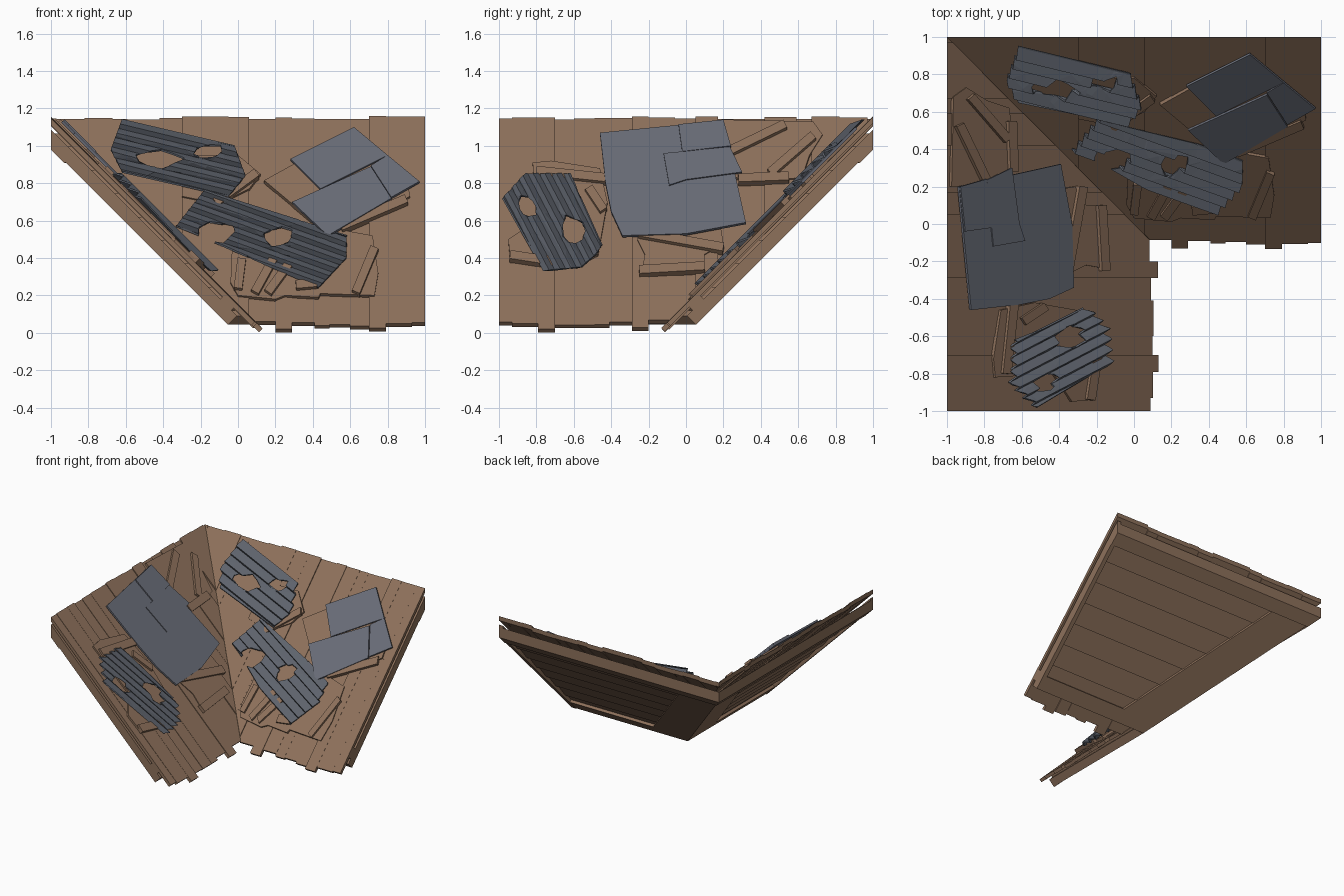
import bpy, bmesh, math, random
from mathutils import Vector

if "Cube" in bpy.data.objects:
    bpy.data.objects.remove(bpy.data.objects["Cube"])
random.seed(4)

def material(name, col):
    m = bpy.data.materials.new(name)
    m.diffuse_color = (*col, 1)
    m.use_nodes = True
    m.node_tree.nodes["Principled BSDF"].inputs["Base Color"].default_value = m.diffuse_color
    return m

WOOD = material("weathered_wood", (0.27, 0.165, 0.105))
TIN = material("corrugated_tin", (0.115, 0.128, 0.155))
SHEET = material("flat_sheet_metal", (0.14, 0.15, 0.185))
OFF = 0.145

# Shapes are drawn in elevation (a, z) with d = horizontal offset in front of the 45 degree slope
def back(a, z, d):
    return Vector((a, z - OFF - d, z))

def left(a, z, d):
    return Vector((OFF + d - z, a, z))

def finish(bm, name, mat):
    bmesh.ops.recalc_face_normals(bm, faces=bm.faces)
    me = bpy.data.meshes.new(name)
    bm.to_mesh(me)
    bm.free()
    me.materials.append(mat)
    ob = bpy.data.objects.new(name, me)
    bpy.context.collection.objects.link(ob)
    return ob

def cut(bm, co, no):
    bmesh.ops.bisect_plane(bm, geom=bm.verts[:] + bm.edges[:] + bm.faces[:], dist=1e-5,
                           plane_co=co, plane_no=no, clear_outer=True)
    edges = [e for e in bm.edges if e.is_boundary]
    if edges:
        bmesh.ops.holes_fill(bm, edges=edges, sides=0)

def prism(name, side, poly, d0, d1, mat=WOOD, clip=False, tilt=0.0):
    """Plate from d0 (back) to d1 (front), edges square to the slope; tilt lifts the top edge."""
    bm = bmesh.new()
    zmin = min(p[1] for p in poly)
    def lift(z):
        return tilt if z > zmin + 0.01 else 0
    f = [bm.verts.new(side(a, z, d1 + lift(z))) for a, z in poly]
    b = [bm.verts.new(side(a, z - (d1 - d0) / 2, d0 + lift(z))) for a, z in poly]
    bm.faces.new(f)
    bm.faces.new(b[::-1])
    for i in range(len(f)):
        j = (i + 1) % len(f)
        bm.faces.new((f[i], b[i], b[j], f[j]))
    if clip:
        s = 1 if side is back else -1
        cut(bm, (0, 0, 0), (-s, -s, 0))
        cut(bm, (-1, 1, 0), (0, 1, 0) if side is back else (-1, 0, 0))
    if len(bm.faces):
        return finish(bm, name, mat)
    bm.free()

def rect(a0, a1, z0, z1):
    return [(a0, z0), (a1, z0), (a1, z1), (a0, z1)]

def strip(name, side, a0, z0, a1, z1, w=0.045, d=0.03):
    n = Vector((z0 - z1, a1 - a0)).normalized() * w / 2
    prism(name, side, [(a0 + n.x, z0 + n.y), (a1 + n.x, z1 + n.y),
                       (a1 - n.x, z1 - n.y), (a0 - n.x, z0 - n.y)], d - 0.03, d + 0.018)

# Roof planks, under boards and beams on both slopes
breaks = [-1, -0.97, -0.82, -0.67, -0.59, -0.42, -0.3, -0.17, -0.05, 0.06, 0.2, 0.29,
          0.41, 0.49, 0.6, 0.7, 0.79, 0.93, 1]
ends = [0.06, 0.02, 0.055, 0.04, 0.045, 0.035, 0.025, 0.05, 0.055]
for side, s, tag in ((back, 1, "back"), (left, -1, "left")):
    for i in range(len(breaks) - 1):
        low = ends[max(0, i - 9)] + (0 if s > 0 else random.uniform(-0.005, 0.01))
        j = random.uniform(-0.005, 0.014)
        prism(f"{tag}_plank", side, rect(s * breaks[i], s * breaks[i + 1], low, 1.5),
              j - 0.036, j, clip=True)
    rows = 8
    h = 1.0 / rows
    for r in range(rows):
        z = 0.1 + r * h
        prism(f"{tag}_under_board", side, rect(-s, s, z, z + h + (0.3 if r == rows - 1 else 0.02)),
              -0.13, -0.085, clip=True, tilt=0.025)
    prism(f"{tag}_eave_beam", side, rect(-s, s, 0.09, 0.17), -0.15, -0.06, clip=True)
    prism(f"{tag}_ridge_beam", side, rect(-s, s, 0.95, 1.4), -0.165, -0.08, clip=True)
    prism(f"{tag}_gable_rafter", side, rect(s * 0.965, s, 0.09, 1.4), -0.155, -0.06, clip=True)
    prism(f"{tag}_eave_batten", side, rect(-s, s, 0.14, 0.2), -0.07, -0.02, clip=True)

# Valley rafter under the join
for side, s in ((back, 1), (left, -1)):
    prism("valley_rafter", side, [(s * (OFF - z + w), z) for z, w in
          ((0.09, -0.3), (0.09, 0.2), (1.3, 0.2), (1.3, -0.3))], -0.15, -0.12, clip=True)

# Splintered wood patches
prism("lower_patch", back, [(-0.04, 0.27), (0.0, 0.2), (0.2, 0.18), (0.25, 0.2), (0.43, 0.19), (0.44, 0.21),
      (0.73, 0.2), (0.75, 0.32), (0.72, 0.52), (0.5, 0.56), (0.1, 0.6), (-0.03, 0.5)], -0.01, 0.024)
prism("upper_patch", back, [(-0.3, 0.73), (-0.1, 0.69), (0.06, 0.77), (0.12, 0.85), (0.0, 0.95),
      (-0.3, 0.95)], -0.01, 0.024)
prism("right_patch", back, [(0.3, 0.68), (0.48, 0.54), (0.7, 0.62), (0.92, 0.73), (0.9, 0.85),
      (0.5, 0.85)], -0.01, 0.03)
prism("corner_patch", left, [(-0.82, 0.91), (-0.72, 0.92), (-0.46, 0.88), (-0.42, 0.7), (-0.47, 0.42),
      (-0.6, 0.36), (-0.94, 0.39), (-0.95, 0.5), (-0.8, 0.6)], -0.01, 0.024)
prism("middle_patch", left, [(-0.26, 0.5), (-0.22, 0.42), (-0.24, 0.31), (0.1, 0.33), (0.1, 0.42),
      (0.2, 0.48), (0.18, 0.6), (-0.25, 0.6)], -0.01, 0.02)
prism("high_patch", left, [(0.2, 0.84), (0.4, 0.81), (0.62, 0.83), (0.66, 0.95), (0.73, 1.06),
      (0.68, 1.13), (0.2, 1.14)], -0.01, 0.02)

# Loose broken boards
for a in ((0.09, 0.22, 0.2, 0.42), (0.16, 0.22, 0.27, 0.37), (0.63, 0.22, 0.73, 0.46), (0.31, 0.26, 0.42, 0.27),
          (-0.12, 0.7, 0.1, 0.86), (0.55, 0.57, 0.9, 0.72), (0.02, 0.4, 0.0, 0.24)):
    strip("back_loose_board", back, *a)
for a in ((-0.8, 0.87, -0.42, 0.83), (-0.94, 0.42, -0.68, 0.38), (-0.52, 0.78, -0.44, 0.66), (-0.25, 0.54, 0.2, 0.46),
          (-0.25, 0.34, 0.1, 0.36), (0.22, 0.97, 0.53, 1.12), (0.28, 0.83, 0.55, 0.84), (0.45, 0.86, 0.68, 1.06)):
    strip("left_loose_board", left, *a)

# Corrugated sheets with torn holes
def inside(p, poly):
    c = False
    for (x0, y0), (x1, y1) in zip(poly, poly[1:] + poly[:1]):
        if (y0 > p.y) != (y1 > p.y) and p.x < (x1 - x0) * (p.y - y0) / (y1 - y0) + x0:
            c = not c
    return c

def corrugated(name, side, outline, direction, pitch, d, holes):
    bm = bmesh.new()
    bm.faces.new([bm.verts.new((a, z, 0)) for a, z in outline])
    def slit(co, no):
        bmesh.ops.bisect_plane(bm, geom=bm.verts[:] + bm.edges[:] + bm.faces[:], dist=1e-6,
                               plane_co=co, plane_no=no)
    n = Vector((-direction[1], direction[0], 0)).normalized()
    for k in range(-80, 81):
        slit(n * k * pitch / 2, n)
    for ca, cz, ra, rz in holes:
        ring = []
        for i in range(9):
            t, r = math.tau * i / 9, random.uniform(0.75, 1.2)
            ring.append((ca + ra * r * math.cos(t), cz + rz * r * math.sin(t)))
        for (x0, y0), (x1, y1) in zip(ring, ring[1:] + ring[:1]):
            slit((x0, y0, 0), Vector((y0 - y1, x1 - x0, 0)).normalized())
        gone = [f for f in bm.faces if inside(f.calc_center_median(), ring)]
        bmesh.ops.delete(bm, geom=gone, context='FACES')
    for v in bm.verts:
        t = (v.co.dot(n) / pitch) % 1.0
        v.co = side(v.co.x, v.co.y, d + 0.022 * (abs(t - 0.5) * 4 - 1))
    ob = finish(bm, name, TIN)
    mod = ob.modifiers.new("thickness", 'SOLIDIFY')
    mod.thickness, mod.offset = 0.01, 0

corrugated("upper_corrugated_sheet", back, [(-0.62, 1.14), (-0.02, 1.0), (0.04, 0.84), (-0.05, 0.73),
           (-0.62, 0.86), (-0.68, 0.98)], (0.62, -0.15), 0.052, 0.068,
           [(-0.43, 0.93, 0.12, 0.05), (-0.16, 0.97, 0.075, 0.04)])
corrugated("lower_corrugated_sheet", back, [(-0.18, 0.76), (0.58, 0.52), (0.58, 0.4), (0.43, 0.24),
           (-0.23, 0.53), (-0.33, 0.57)], (1, -0.36), 0.05, 0.046,
           [(-0.1, 0.54, 0.1, 0.055), (0.22, 0.51, 0.075, 0.05)])
corrugated("left_corrugated_sheet", left, [(-0.98, 0.72), (-0.86, 0.85), (-0.62, 0.85), (-0.45, 0.47),
           (-0.48, 0.42), (-0.56, 0.35), (-0.76, 0.33)], (0.24, -0.46), 0.055, 0.058,
           [(-0.85, 0.67, 0.055, 0.06), (-0.6, 0.54, 0.07, 0.085)])

# Flat metal sheets: one large on the left slope, a partly stripped one on the back slope
prism("left_flat_sheet", left, [(-0.46, 1.07), (0.2, 1.135), (0.24, 0.95), (0.32, 0.59), (0, 0.53),
      (-0.34, 0.52), (-0.4, 0.65), (-0.43, 0.8)], 0.035, 0.055, SHEET)
prism("left_sheet_top_panel", left, [(-0.04, 1.115), (0.2, 1.14), (0.24, 1.0), (-0.02, 0.97)],
      0.05, 0.068, SHEET)
prism("left_sheet_low_panel", left, [(-0.12, 0.96), (0.235, 0.995), (0.3, 0.86), (0.0, 0.82), (-0.09, 0.79)],
      0.05, 0.064, SHEET)
prism("back_board_base", back, [(0.14, 0.815), (0.6, 1.07), (0.94, 0.81), (0.48, 0.53)], 0.0, 0.036)
prism("back_sheet_top_panel", back, [(0.28, 0.93), (0.62, 1.1), (0.8, 0.95), (0.44, 0.77)], 0.03, 0.05, SHEET)
prism("back_sheet_low_panel", back, [(0.29, 0.7), (0.48, 0.52), (0.82, 0.72), (0.71, 0.89)], 0.035, 0.056, SHEET)
prism("back_sheet_end_panel", back, [(0.71, 0.895), (0.8, 0.95), (0.97, 0.81), (0.82, 0.725)], 0.03, 0.05, SHEET)
